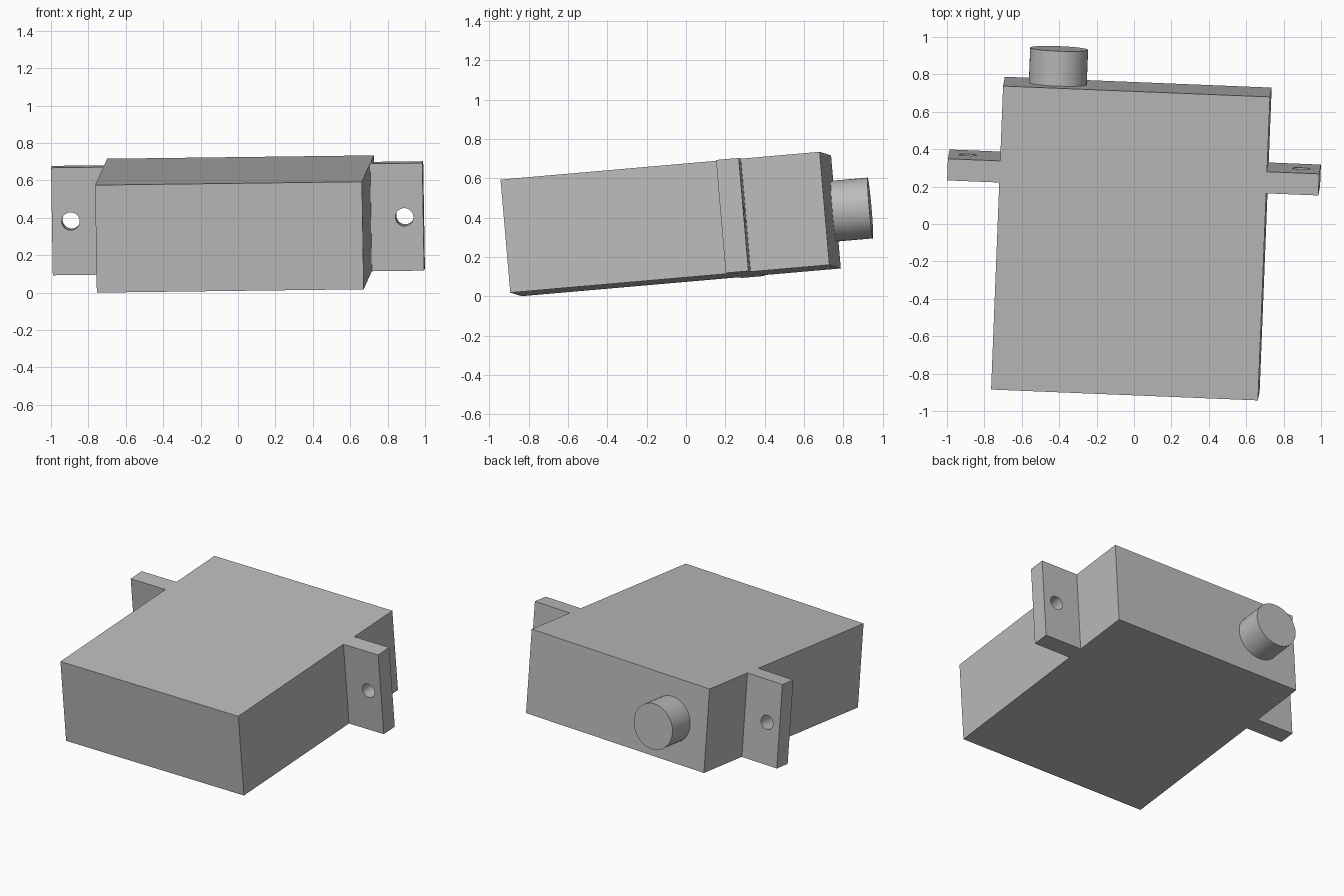
import bpy, bmesh
from mathutils import Matrix, Vector

cube = bpy.data.objects.get("Cube")
if cube:
    bpy.data.objects.remove(cube, do_unlink=True)

grey = bpy.data.materials.new("light grey")
grey.use_nodes = True
colour = (0.5, 0.5, 0.5, 1)
grey.diffuse_color = colour
grey.node_tree.nodes["Principled BSDF"].inputs["Base Color"].default_value = colour

# Slightly tilted frame shared by all parts
x_axis = Vector((0.9991, -0.0406, 0.0126)).normalized()
y_axis = Vector((0.0405, 0.995, 0.0865))
z_axis = x_axis.cross(y_axis).normalized()
y_axis = z_axis.cross(x_axis)
FRAME = Matrix((x_axis, y_axis, z_axis)).transposed().to_4x4()
FRAME.translation = (-0.014, -0.078, 0.367)

HALF_W, HALF_D, HALF_H = 0.714, 0.815, 0.2885
TAB_X, TAB_FRONT, TAB_BACK = 0.9935, 0.297, 0.413


def add_cylinder(name, radius, length, centre):
    """Cylinder running along the y axis of the shared frame."""
    turn = Matrix.Rotation(1.5707963, 4, 'X')
    bpy.ops.mesh.primitive_cylinder_add(vertices=48, radius=radius, depth=length)
    ob = bpy.context.object
    ob.name = name
    ob.matrix_world = FRAME @ Matrix.Translation(centre) @ turn
    bpy.ops.object.shade_smooth_by_angle()
    ob.data.materials.append(grey)
    return ob


# Housing with side mounting tabs, extruded from one outline
right = [(HALF_W, -HALF_D), (HALF_W, TAB_FRONT), (TAB_X, TAB_FRONT),
         (TAB_X, TAB_BACK), (HALF_W, TAB_BACK), (HALF_W, HALF_D)]
outline = right + [(-x, y) for x, y in reversed(right)]
bm = bmesh.new()
base = bm.faces.new([bm.verts.new((x, y, -HALF_H)) for x, y in outline])
top = bmesh.ops.extrude_face_region(bm, geom=[base])["geom"]
bmesh.ops.translate(bm, vec=(0, 0, 2 * HALF_H),
                    verts=[v for v in top if isinstance(v, bmesh.types.BMVert)])
bmesh.ops.recalc_face_normals(bm, faces=bm.faces)
mesh = bpy.data.meshes.new("housing")
bm.to_mesh(mesh)
bm.free()
mesh.materials.append(grey)
housing = bpy.data.objects.new("housing", mesh)
bpy.context.collection.objects.link(housing)
housing.matrix_world = FRAME

# Screw holes through the tabs
for side, label in ((-1, "right"), (1, "left")):
    cutter = add_cylinder(label + "_hole_cutter", 0.048, 0.3,
                          (side * 0.893, (TAB_FRONT + TAB_BACK) / 2, 0))
    cutter.hide_render = True
    cutter.hide_set(True)
    cut = housing.modifiers.new(label + "_screw_hole", 'BOOLEAN')
    cut.operation = 'DIFFERENCE'
    cut.solver = 'EXACT'
    cut.object = cutter

# Round boss on the back
add_cylinder("back_boss", 0.155, 0.2075, (-0.426, HALF_D + 0.0838, 0))
